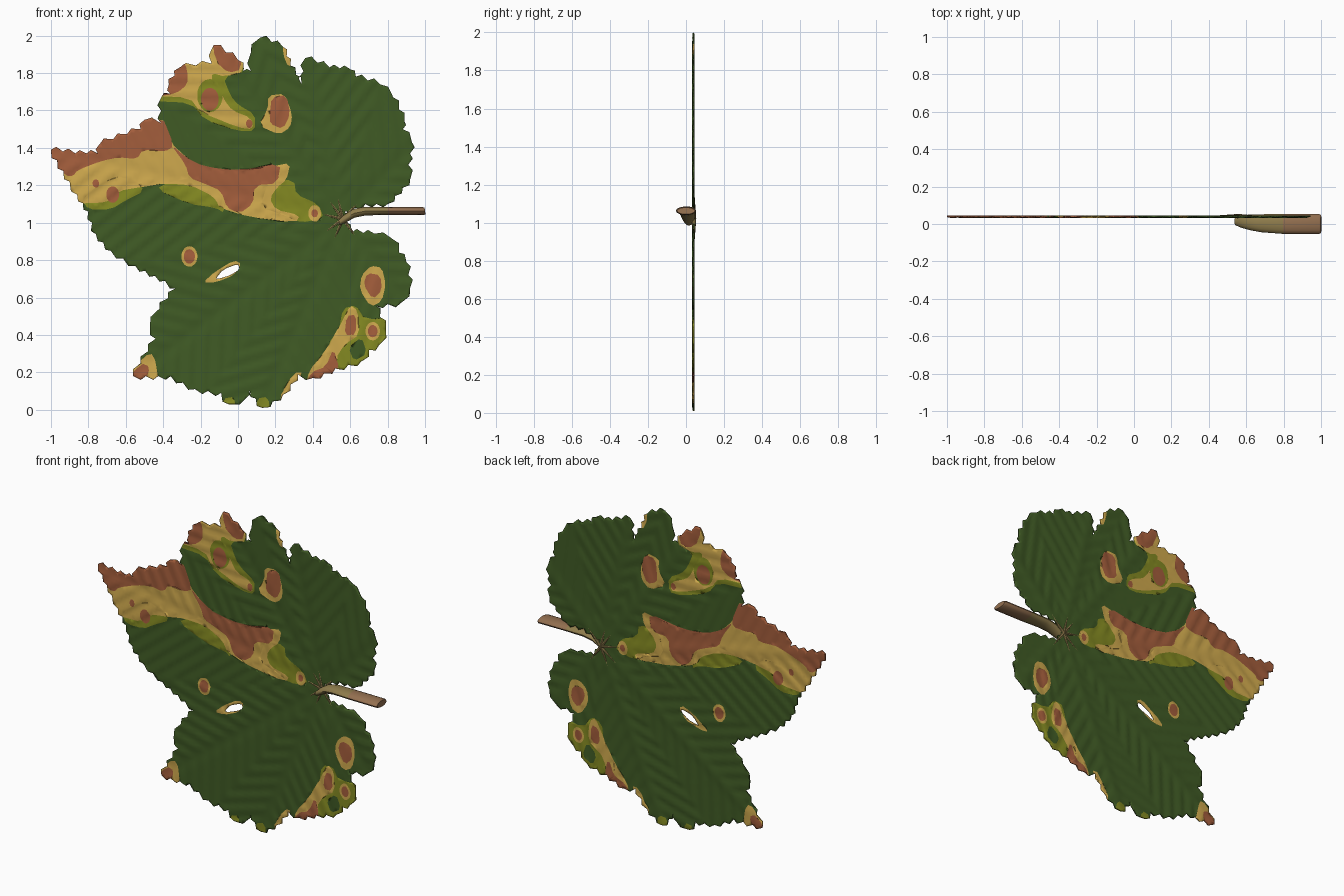
import bpy
import bmesh
import math
import random
from mathutils import Vector
from mathutils.geometry import delaunay_2d_cdt

random.seed(4)
cube = bpy.data.objects.get("Cube")
if cube:
    bpy.data.objects.remove(cube)


# ---------- colours ----------
def linear(channel):
    c = channel / 255
    return c / 12.92 if c < 0.04 else ((c + 0.055) / 1.055) ** 2.4


def make_material(name, *rgb):
    colour = [linear(c) for c in rgb] + [1]
    mat = bpy.data.materials.new(name)
    mat.use_nodes = True
    mat.diffuse_color = colour
    shader = mat.node_tree.nodes["Principled BSDF"]
    shader.inputs["Base Color"].default_value = colour
    shader.inputs["Roughness"].default_value = 0.8
    return mat


LEAF_MATERIALS = [
    make_material("leaf green", 64, 91, 37),
    make_material("fading olive", 132, 138, 34),
    make_material("dry ochre", 208, 170, 78),
    make_material("withered brown", 164, 94, 60),
]
STEM_MATERIALS = [
    make_material("stem brown", 148, 112, 80),
    make_material("stem tan", 143, 124, 76),
]
GREEN, OLIVE, OCHRE, BROWN = range(4)
HOLE = -1


# ---------- flat shape helpers (shapes are given in hundredths) ----------
def to_units(points):
    return [Vector(p) / 100 for p in points]


def serrate(points, pitch=0.07, depth=0.02):
    """Replace every straight run of a closed outline by pointed teeth."""
    result = []
    for a, b in zip(points, points[1:] + points[:1]):
        run = b - a
        outward = Vector((run.y, -run.x)).normalized()
        count = max(1, round(run.length / pitch))
        size = min(depth, run.length / count * 0.3)
        for k in range(count):
            result.append(a + run * (k / count))
            result.append(a + run * ((k + 0.6) / count) + outward * size)
    return result


def rounded(points):
    """Cut the corners of a closed outline once."""
    result = []
    for a, b in zip(points, points[1:] + points[:1]):
        result += [a.lerp(b, 0.22), a.lerp(b, 0.78)]
    return result


class Shape:
    def __init__(self, points):
        self.points = points
        xs, ys = zip(*points)
        self.box = min(xs), max(xs), min(ys), max(ys)
        self.edges = [(*a, *b) for a, b in zip(points, points[1:] + points[:1])]

    def contains(self, x, y):
        left, right, low, high = self.box
        if not (left <= x <= right and low <= y <= high):
            return False
        inside = False
        for ax, ay, bx, by in self.edges:
            if (ay > y) != (by > y) and x < ax + (y - ay) * (bx - ax) / (by - ay):
                inside = not inside
        return inside


# ---------- leaf outline, lobe by lobe ----------
right_lobe = [(57, 106), (68, 110), (80, 110), (92, 123), (91, 131), (93, 143), (88, 150),
              (89, 154), (83, 167), (76, 174), (63, 178), (60, 182), (49, 183), (36, 188), (34, 174)]
upper_lobe = [(28, 184), (24, 194), (12, 199), (7, 191), (7, 181), (3, 181), (0, 187), (-13, 195),
              (-14, 185), (-31, 183), (-37, 174), (-36, 169), (-41, 167), (-41, 153)]
left_lobe = [(-50, 155), (-52, 150), (-74, 142), (-75, 137), (-87, 137), (-100, 139), (-90, 122),
             (-86, 115), (-80, 106), (-76, 94), (-68, 85), (-55, 77), (-39, 69), (-33, 65)]
lower_lobe = [(-42, 54), (-47, 45), (-44, 38), (-56, 18), (-36, 18), (-23, 11), (-9, 9), (-5, 3),
              (4, 6), (6, 11), (13, 1), (24, 8), (32, 19), (40, 17), (52, 22), (66, 26), (70, 32),
              (75, 34), (79, 43), (73, 56), (87, 57), (92, 65), (90, 79), (86, 84), (83, 91),
              (73, 94), (61, 95), (57, 100)]
outline = Shape(serrate(to_units(right_lobe + upper_lobe + left_lobe + lower_lobe)))

# ---------- withered patches, later ones lie over earlier ones ----------
patches = []


def patch(colour, *points):
    patches.append((colour, Shape(rounded(to_units(points)))))


def spot(colour, x, y, radius):
    turns = [k * math.tau / 9 for k in range(9)]
    patch(colour, *[(x + radius * 0.9 * math.cos(t), y + radius * 1.15 * math.sin(t)) for t in turns])


# left lobe
patch(OLIVE, (-84, 113), (-80, 107), (-68, 107), (-60, 112), (-50, 117), (-55, 123), (-66, 125))
patch(OLIVE, (-44, 118), (-26, 110), (-12, 108), (-7, 105), (-9, 115), (-20, 124), (-36, 122))
patch(OLIVE, (12, 108), (16, 122), (30, 123), (31, 115), (43, 110), (46, 102), (33, 100), (25, 104))
patch(OCHRE, (-112, 141), (-90, 110), (-68, 111), (-64, 117), (-52, 119), (-39, 121), (-25, 120),
      (-13, 114), (-10, 108), (6, 103), (31, 100), (33, 104), (20, 107), (17, 113), (21, 119),
      (26, 123), (28, 132), (18, 130), (1, 128), (-18, 130), (-28, 135), (-36, 143), (-41, 158), (-80, 152))
patch(BROWN, (-112, 142), (-92, 125), (-88, 125), (-86, 128), (-73, 133), (-64, 135), (-54, 134),
      (-51, 139), (-39, 138), (-34, 141), (-41, 158), (-80, 152))
patch(BROWN, (-36, 142), (-28, 135), (-18, 130), (1, 128), (23, 132), (21, 121), (9, 120), (8, 110),
      (1, 105), (-6, 108), (-9, 117), (-18, 121), (-26, 124), (-28, 131))
spot(BROWN, -67, 115, 4)
spot(BROWN, -76, 121, 2)
spot(OCHRE, 41, 105, 4)
spot(BROWN, 41, 105, 2)
spot(OCHRE, -26, 82, 5)
spot(BROWN, -26, 82, 3.5)

# upper lobe
patch(OLIVE, (-46, 165), (-25, 164), (-18, 155), (0, 149), (9, 149), (9, 158), (0, 163), (-4, 168),
      (-8, 178), (5, 181), (0, 195), (-13, 208), (-46, 185))
patch(OCHRE, (-48, 168), (-26, 167), (-20, 159), (0, 151), (8, 150), (7, 156), (-3, 160), (-7, 165),
      (-9, 170), (-14, 175), (-14, 180), (-7, 178), (4, 181), (0, 195), (-13, 208), (-48, 185))
spot(OLIVE, -15, 168, 8)
spot(BROWN, -15, 166, 5.5)
patch(BROWN, (-15, 205), (-12, 186), (-5, 180), (2, 182), (1, 196))
patch(BROWN, (-48, 167), (-33, 169), (-27, 174), (-27, 181), (-30, 190), (-46, 180))
spot(BROWN, 6, 153, 2)
patch(OCHRE, (11, 152), (16, 161), (16, 168), (25, 169), (29, 158), (28, 151), (22, 147))
patch(BROWN, (17, 158), (18, 167), (26, 168), (28, 158), (24, 150), (17, 153))
patch(OCHRE, (24, 200), (24, 190), (27, 183), (33, 186))

# lower lobe, with a torn hole
patch(OCHRE, (-19, 68), (-12, 74), (-2, 80), (2, 78), (-2, 72), (-12, 68))
patch(HOLE, (-12, 70), (-8, 75), (0, 78), (1, 75), (-4, 72), (-10, 70))
patch(OCHRE, (65, 64), (66, 72), (71, 77), (77, 76), (79, 67), (77, 58), (71, 55))
patch(BROWN, (67, 67), (69, 73), (76, 72), (77, 64), (72, 59))
patch(OLIVE, (46, 20), (48, 35), (54, 43), (56, 54), (63, 56), (68, 48), (86, 50), (86, 30), (68, 18))
patch(GREEN, (59, 33), (66, 39), (69, 30), (62, 26))
patch(OCHRE, (36, 12), (38, 21), (47, 32), (55, 46), (60, 56), (64, 53), (65, 40), (57, 35), (52, 27), (56, 16))
patch(BROWN, (57, 40), (58, 50), (63, 51), (63, 40))
patch(BROWN, (36, 12), (39, 20), (47, 23), (51, 33), (54, 22), (50, 12))
spot(OCHRE, 72, 42, 4.5)
spot(BROWN, 72, 42, 3)
patch(OCHRE, (-66, 10), (-50, 29), (-45, 30), (-42, 14))
patch(BROWN, (-64, 10), (-52, 25), (-47, 23), (-50, 14))
patch(OCHRE, (21, 5), (30, 20), (35, 20), (29, 2))
patch(OLIVE, (-9, -3), (-8, 6), (-2, 7), (-1, -3))
patch(OLIVE, (10, -3), (10, 6), (16, 7), (18, -3))

# ---------- leaf relief: grooves on main veins, slanted ripples between ----------
vein_root = Vector((0.56, 1.02))
vein_tips = to_units([(-100, 139), (-13, 195), (36, 188), (92, 140), (-56, 18), (13, 1), (87, 60)])
vein_directions = [(tip - vein_root).normalized() for tip in vein_tips]


def relief(point):
    offset = point - vein_root
    nearest = max(vein_directions, key=offset.dot)
    along = offset.dot(nearest)
    aside = abs(offset.x * nearest.y - offset.y * nearest.x)
    fade = min(1, aside / 0.05)
    phase = (along - aside * 0.8) * math.tau / 0.1
    ripple = math.sin(phase) + 0.3 * math.sin(phase * 2)
    return 0.042 - fade * (0.004 + 0.0025 * ripple)


# ---------- leaf blade ----------
points, edges = [], []
for shape in [outline] + [p[1] for p in patches]:
    start, count = len(points), len(shape.points)
    points += shape.points
    edges += [(start + k, start + (k + 1) % count) for k in range(count)]
STEP = 0.019
for i in range(-53, 51):
    for j in range(106):
        jitter = Vector((random.uniform(-1, 1), random.uniform(-1, 1))) * STEP * 0.15
        points.append(Vector((i + j % 2 / 2, j)) * STEP + jitter)
flat_points, _, triangles, *_ = delaunay_2d_cdt(points, edges, [], 0, 0.00001, False)

bm = bmesh.new()
verts = [bm.verts.new((p.x, relief(p), p.y)) for p in flat_points]
for tri in triangles:
    centre = sum((flat_points[k] for k in tri), Vector((0, 0))) / len(tri)
    if not outline.contains(*centre):
        continue
    colour = next((c for c, s in reversed(patches) if s.contains(*centre)), GREEN)
    if colour != HOLE:
        bm.faces.new([verts[k] for k in tri]).material_index = colour
bmesh.ops.delete(bm, geom=[v for v in bm.verts if not v.link_faces], context="VERTS")


def finish(name, bm, materials):
    mesh = bpy.data.meshes.new(name)
    bm.to_mesh(mesh)
    bm.free()
    for mat in materials:
        mesh.materials.append(mat)
    obj = bpy.data.objects.new(name, mesh)
    bpy.context.collection.objects.link(obj)
    bpy.ops.object.select_all(action="DESELECT")
    bpy.context.view_layer.objects.active = obj
    obj.select_set(True)
    bpy.ops.object.shade_smooth_by_angle(angle=math.radians(40))
    return obj


blade = finish("leaf_blade", bm, LEAF_MATERIALS)
thickness = blade.modifiers.new("thickness", "SOLIDIFY")
thickness.thickness = 0.008
thickness.offset = 0


# ---------- stem and vein roots: oval rings joined along a path ----------
def loft(name, stations, colour_rule, sides=14):
    """Each station is a centre, a half width in y and a half width across."""
    bm = bmesh.new()
    heading = (stations[-1][0] - stations[0][0]).normalized()
    across = heading.cross(Vector((0, 1, 0)))
    rings = []
    for centre, deep, wide in stations:
        turns = [k * math.tau / sides for k in range(sides)]
        rings.append([bm.verts.new(centre + Vector((0, deep * math.cos(t), 0)) + across * wide * math.sin(t))
                      for t in turns])
    for a, b in zip(rings, rings[1:]):
        for k in range(sides):
            n = (k + 1) % sides
            bm.faces.new((a[k], a[n], b[n], b[k]))
    bm.faces.new(rings[0])
    bm.faces.new(rings[-1])
    bmesh.ops.recalc_face_normals(bm, faces=bm.faces)
    for face in bm.faces:
        face.material_index = colour_rule(face.calc_center_median())
    return finish(name, bm, STEM_MATERIALS)


stem_path = [(0.54, 0.015, 1.0, 0.02, 0.015), (0.57, 0.013, 1.02, 0.032, 0.022),
             (0.62, 0.009, 1.05, 0.042, 0.024), (0.68, 0.004, 1.062, 0.048, 0.024),
             (0.8, 0, 1.063, 0.053, 0.022), (0.99, 0, 1.062, 0.053, 0.022), (1, 0, 1.062, 0.047, 0.018)]
loft("stem", [(Vector(s[:3]), s[3], s[4]) for s in stem_path], lambda c: int(c.x < 0.8))

for number, way in enumerate(vein_directions, 1):
    root = Vector((vein_root.x, 0.042, vein_root.y))
    end = root + Vector((way.x, 0, way.y)) * 0.13
    loft(f"vein_root_{number}", [(root, 0.012, 0.012), (end, 0.003, 0.002)], lambda c: 1, 8)
